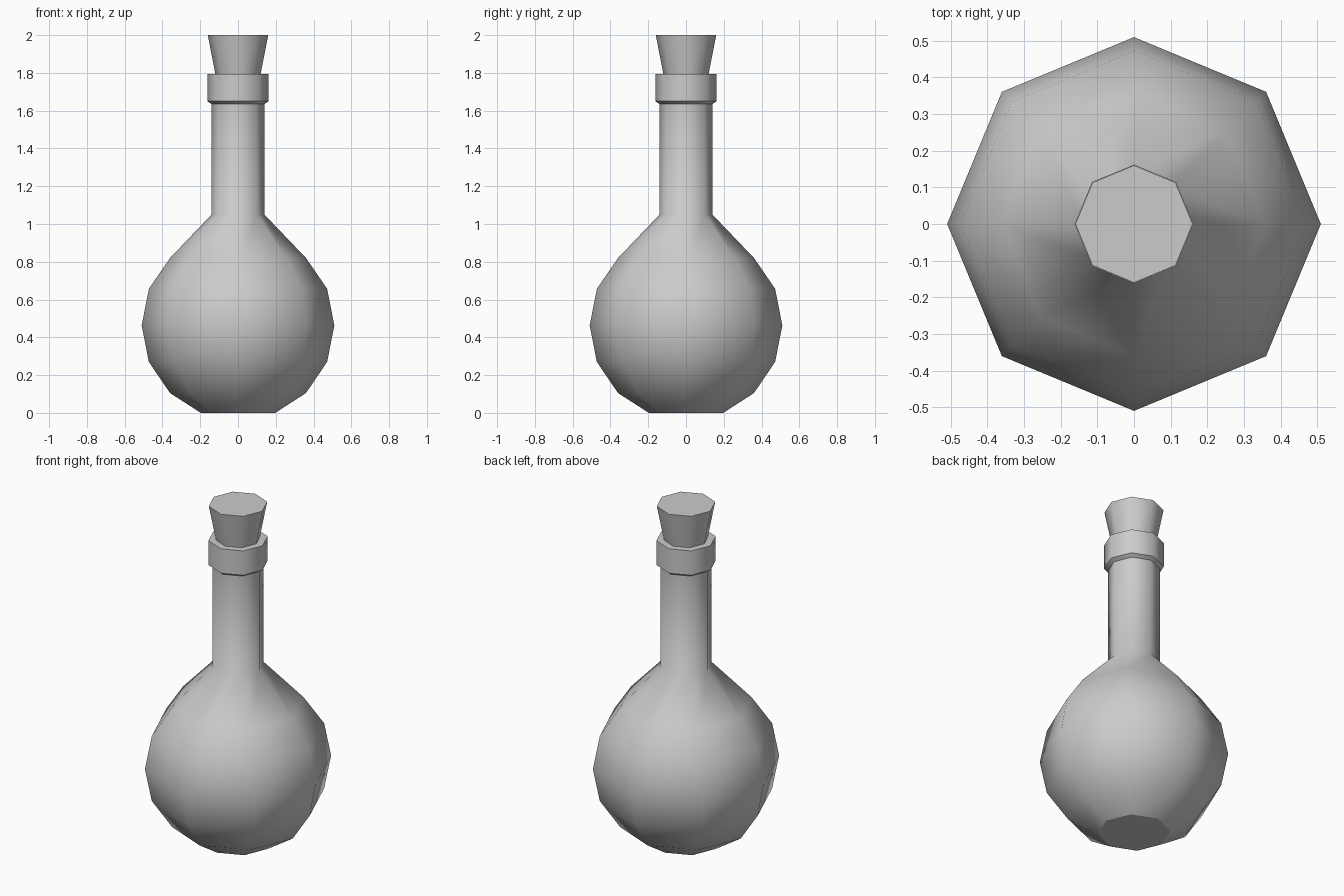
import bpy, bmesh
from math import sin, cos, pi

if "Cube" in bpy.data.objects:
    bpy.data.objects.remove(bpy.data.objects["Cube"])

SIDES = 8


def lathe(name, profile, sharp_rings=()):
    """Spin an (r, z) profile into a closed eight-sided solid."""
    bm = bmesh.new()
    rings = [[bm.verts.new((r * cos(2 * pi * i / SIDES), r * sin(2 * pi * i / SIDES), z))
              for i in range(SIDES)] for r, z in profile]
    for lo, hi in zip(rings, rings[1:]):
        for i in range(SIDES):
            j = (i + 1) % SIDES
            bm.faces.new((lo[i], lo[j], hi[j], hi[i]))
    bm.faces.new(rings[0][::-1])
    bm.faces.new(rings[-1])
    for f in bm.faces:
        f.smooth = True
    # Crisp edges around the chosen rings
    for k in sharp_rings:
        ring = rings[k]
        for i in range(SIDES):
            bm.edges.get((ring[i], ring[(i + 1) % SIDES])).smooth = False
    mesh = bpy.data.meshes.new(name)
    bm.to_mesh(mesh)
    bm.free()
    obj = bpy.data.objects.new(name, mesh)
    bpy.context.collection.objects.link(obj)
    return obj


# Round bulb, neck and lip collar in one piece
lathe("flask_body",
      [(0.197, 0), (0.36, 0.105), (0.472, 0.27), (0.51, 0.463), (0.472, 0.657),
       (0.36, 0.82), (0.14, 1.05), (0.14, 1.635), (0.162, 1.65), (0.162, 1.795)],
      sharp_rings=(0, 7, 8, 9))

# Tapered stopper, set slightly into the lip
lathe("cork", [(0.116, 1.775), (0.16, 2.0)], sharp_rings=(0, 1))
